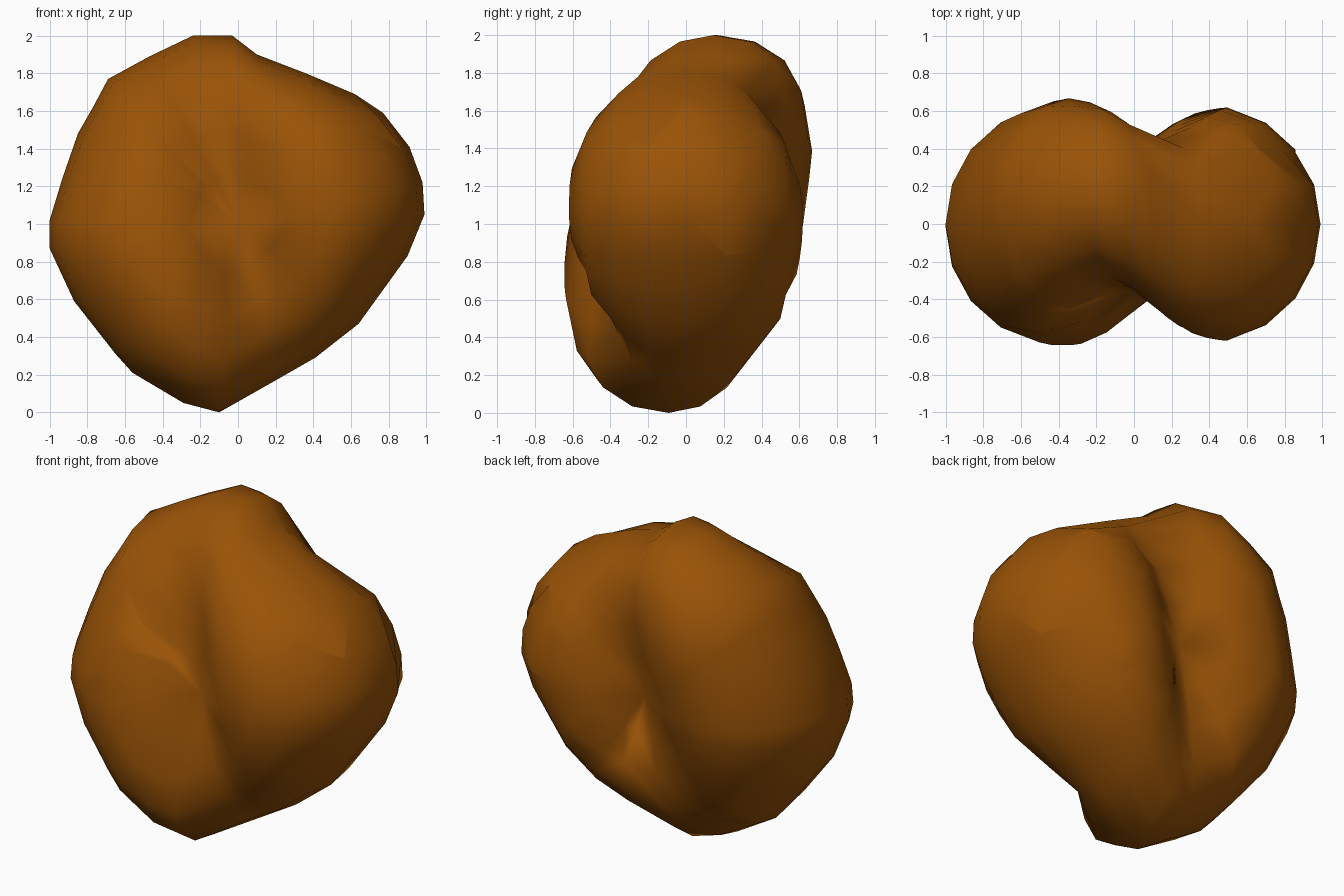
import bpy, bmesh, math
from mathutils import Matrix

default = bpy.data.objects.get("Cube")
if default:
    bpy.data.objects.remove(default)

# Brown shell material
shell = bpy.data.materials.new("warm brown")
shell.use_nodes = True
colour = (0.32, 0.086, 0.002, 1)
shell.diffuse_color = colour
shell.node_tree.nodes["Principled BSDF"].inputs["Base Color"].default_value = colour

# Outline of the body in x and z about its centre, counter-clockwise from +x
OUTLINE = ((.99, .05), (.98, .22), (.91, .41), (.77, .59), (.62, .69), (.36, .8),
           (.1, .9), (-.03, 1), (-.24, 1), (-.47, .89), (-.69, .77), (-.77, .62),
           (-.85, .48), (-.93, .25), (-1, .02), (-1, -.13), (-.87, -.41),
           (-.65, -.69), (-.56, -.79), (-.29, -.95), (-.1, -1), (.2, -.83),
           (.41, -.71), (.64, -.53), (.77, -.35), (.9, -.17))
SEGMENTS = len(OUTLINE)


def rim_shift(x, z):
    """Tall lobe leans back at the top; the small lobe stays upright."""
    tall = 0.5 - 0.5 * math.tanh((x - 0.2) / 0.25)
    return (0.135 + 0.035 * z) * z * tall


def half_depth(x, z, side):
    """Half thickness, pinched by a slanting groove on the front and back."""
    groove = side * 0.25 * z
    pinch = (0.30 - 0.02 * side) * (1 - 0.35 * z * z)
    return 0.675 - pinch * math.exp(-((x - groove) / 0.27) ** 2)


# Two-lobed body: a sphere with its rim on the outline
bm = bmesh.new()
bmesh.ops.create_uvsphere(bm, u_segments=SEGMENTS, v_segments=12, radius=1,
                          matrix=Matrix.Rotation(math.pi / 2, 4, "X"))
for v in bm.verts:
    s = min(math.hypot(v.co.x, v.co.z), 1)
    step = round(math.atan2(v.co.z, v.co.x) / math.tau * SEGMENTS)
    px, pz = OUTLINE[step % SEGMENTS]
    x, z = px * s, pz * s
    side = math.copysign(1, v.co.y)
    bulge = math.sqrt(1 - s ** 2.9)
    v.co = (x, side * bulge * half_depth(x, z, side) + rim_shift(x, z), z + 1)
for f in bm.faces:
    f.smooth = True
bmesh.ops.recalc_face_normals(bm, faces=bm.faces[:])

mesh = bpy.data.meshes.new("two_lobed_body")
bm.to_mesh(mesh)
bm.free()
mesh.materials.append(shell)
body = bpy.data.objects.new("two_lobed_body", mesh)
bpy.context.collection.objects.link(body)
